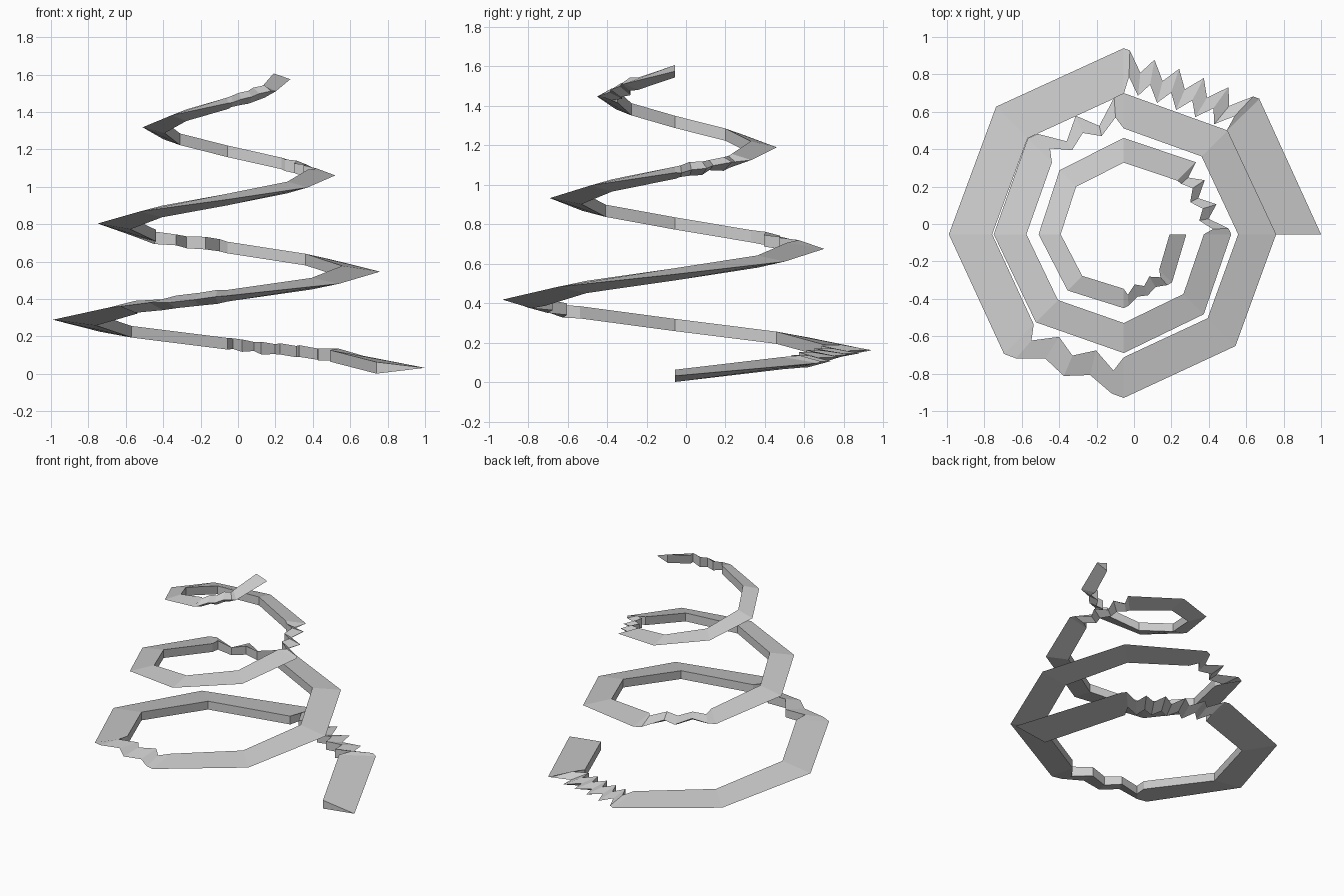
import bpy, bmesh, math, random
from mathutils import Vector

if "Cube" in bpy.data.objects:
    bpy.data.objects.remove(bpy.data.objects["Cube"])

random.seed(4)
STEPS = 24                      # three turns of eight straight runs
CENTRE = Vector((-0.055, -0.055, 0))
# Crumbled runs: start corner -> (ragged sections, depth left in a notch)
BROKEN = {1: (11, .6), 5: (5, .74), 10: (5, .4), 16: (6, .45), 22: (5, .78)}

bm = bmesh.new()


def corner(i):
    """Outer and inner edge points of the tapering spiral at corner i."""
    a = i * math.pi / 4
    d = Vector((math.cos(a), math.sin(a), 0))
    base = CENTRE + Vector((0, 0, 0.032 + 0.0643 * i))
    return base + d * (1.055 - 0.03 * i), base + d * (0.795 - 0.0229 * i)


def ring(outer, inner, jitter=0.0):
    """Triangular section: sharp outer edge, upright inner wall."""
    up = Vector((0, 0, 0.031))
    wobble = lambda: Vector((0, 0, random.uniform(-jitter, jitter)))
    return [bm.verts.new(p + wobble()) for p in (outer, inner + up, inner - up)]


# Spiral rings, with zigzag rings eating into both edges of crumbled runs
rings = []
for i in range(STEPS + 1):
    o0, n0 = corner(i)
    rings.append(ring(o0, n0))
    if i in BROKEN:
        count, notch = BROKEN[i]
        o1, n1 = corner(i + 1)
        for k in range(count):
            t = (k + 0.5) / count
            o, n = o0.lerp(o1, t), n0.lerp(n1, t)
            tip = k % 2 == 0
            a = 1.0 if tip else notch
            b = 0.42 if tip else 0.08
            rings.append(ring(n.lerp(o, a), n.lerp(o, b), 0.008))

# Skin the rings and close both ends
for p, q in zip(rings, rings[1:]):
    for k in range(3):
        m = (k + 1) % 3
        bm.faces.new((p[k], p[m], q[m], q[k]))
bm.faces.new(rings[0])
bm.faces.new(rings[-1][::-1])
bmesh.ops.recalc_face_normals(bm, faces=bm.faces)

mesh = bpy.data.meshes.new("spiral_path")
bm.to_mesh(mesh)
bm.free()
bpy.context.collection.objects.link(bpy.data.objects.new("spiral_path", mesh))
